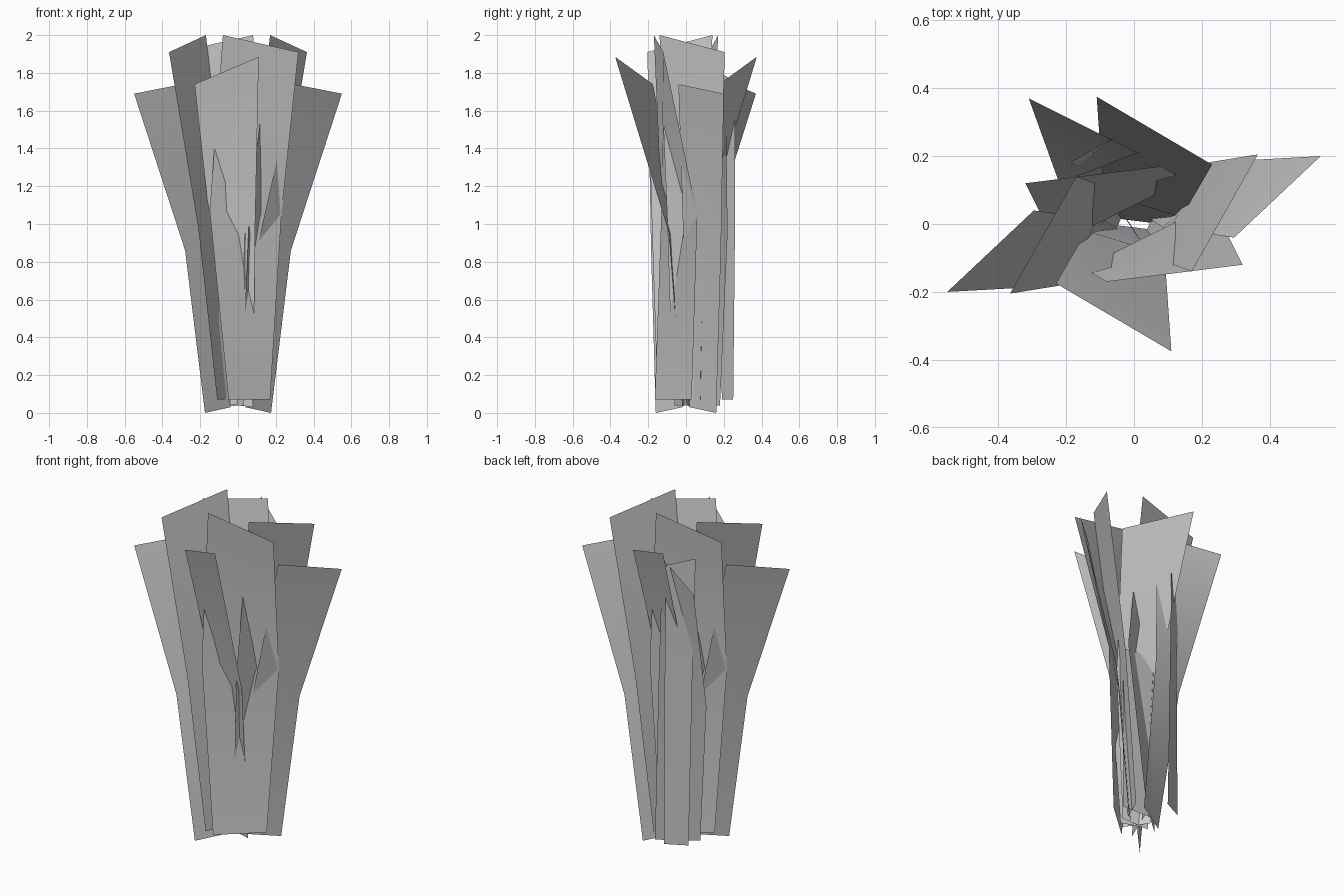
import bpy


def card(name, rows, turned=False):
    """Bent leaf card; each row holds its two edge points, bottom to top."""
    s = -1 if turned else 1
    verts = [(s * x, s * y, z) for row in rows for x, y, z in row]
    faces = [(2 * i, 2 * i + 1, 2 * i + 3, 2 * i + 2) for i in range(len(rows) - 1)]
    mesh = bpy.data.meshes.new(name)
    mesh.from_pydata(verts, [], faces)
    mesh.shade_smooth()
    obj = bpy.data.objects.new(name, mesh)
    bpy.context.collection.objects.link(obj)
    return obj


# Leaves that repeat half a turn around the centre
paired = {
    "wide_leaf": [
        ((0.04, 0.02, 0.03), (0.175, 0.16, 0.0)),
        ((0.085, -0.01, 0.80), (0.28, 0.185, 0.86)),
        ((0.295, -0.04, 1.74), (0.55, 0.20, 1.69))],
    "tall_leaf": [
        ((-0.05, -0.165, 0.07), (0.17, 0.03, 0.07)),
        ((-0.15, -0.13, 1.07), (0.23, 0.06, 1.05)),
        ((-0.08, -0.17, 2.0), (0.32, -0.12, 1.91))],
    "front_leaf": [
        ((-0.08, 0.00, 0.05), (0.08, -0.02, 0.03)),
        ((-0.14, -0.02, 0.92), (0.09, -0.09, 0.95)),
        ((-0.23, -0.175, 1.74), (0.11, -0.375, 1.885))],
    "side_leaf": [
        ((0.015, -0.07, 0.07), (0.11, 0.15, 0.07)),
        ((0.06, -0.10, 1.05), (0.21, 0.18, 0.98)),
        ((0.17, -0.14, 2.0), (0.365, 0.205, 1.91))],
}
for name, rows in paired.items():
    card(name + "_a", rows)
    card(name + "_b", rows, True)

# Single leaves at the back
card("back_leaf", [
    ((-0.13, 0.05, 0.04), (0.08, 0.18, 0.04)),
    ((-0.22, 0.12, 0.90), (0.03, 0.22, 0.95)),
    ((-0.31, 0.37, 1.69), (0.01, 0.21, 1.76))])
card("narrow_back_leaf", [
    ((-0.15, 0.19, 0.07), (-0.03, 0.25, 0.07)),
    ((-0.16, 0.17, 1.05), (-0.04, 0.26, 1.05)),
    ((-0.19, 0.18, 1.80), (-0.05, 0.26, 1.755))])

# Short inner leaves
card("inner_leaf_a", [
    ((-0.06, 0.07, 0.04), (0.03, -0.06, 0.04)),
    ((-0.09, 0.11, 1.08), (0.04, -0.08, 1.08))])
card("inner_leaf_b", [
    ((-0.04, 0.08, 0.07), (0.14, 0.075, 0.07)),
    ((-0.13, 0.09, 1.08), (0.16, 0.095, 1.05))])
